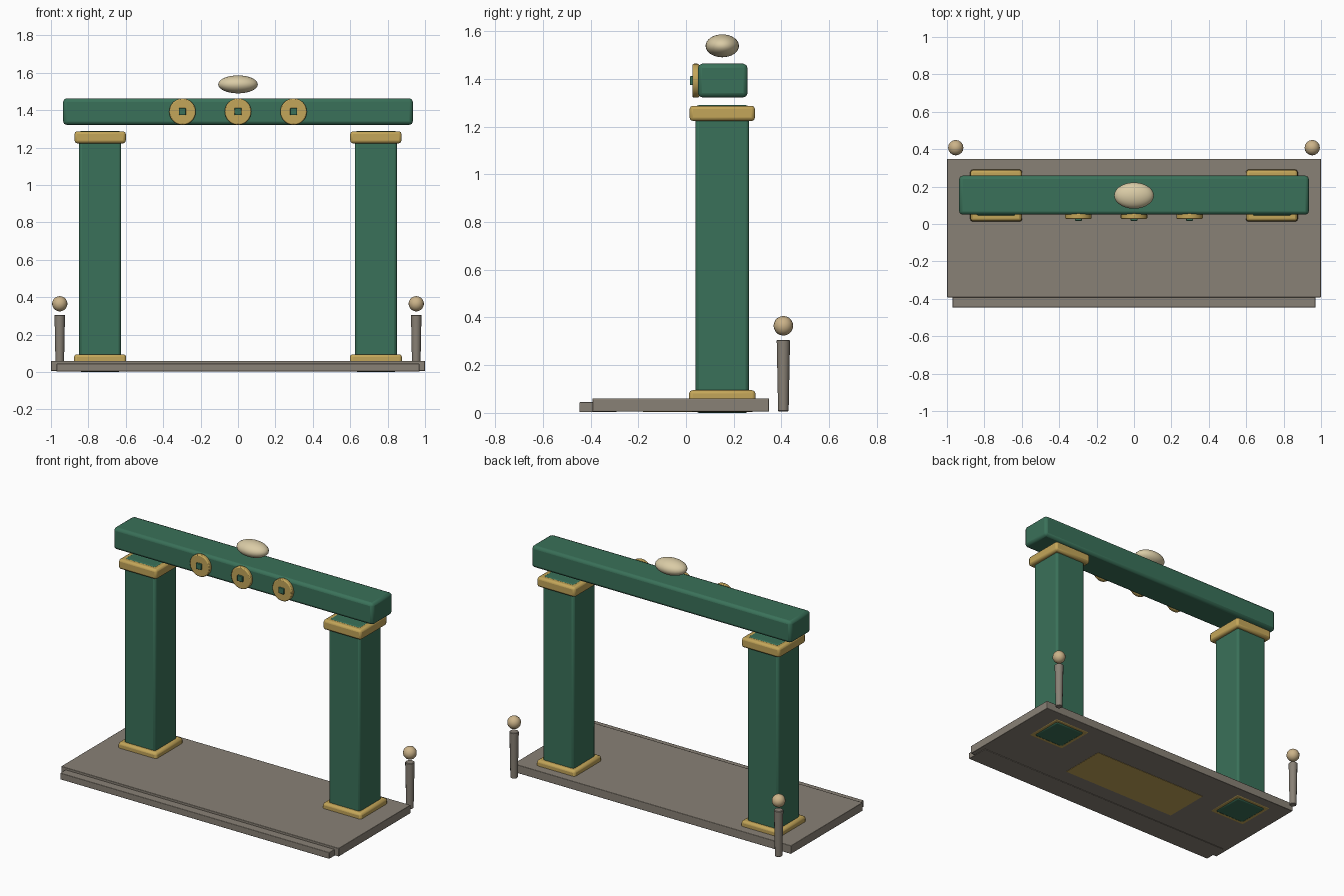
import bpy
import math

if "Cube" in bpy.data.objects:
    bpy.data.objects.remove(bpy.data.objects["Cube"])


def material(name, rgb):
    m = bpy.data.materials.new(name)
    m.diffuse_color = (*rgb, 1)
    m.use_nodes = True
    m.node_tree.nodes["Principled BSDF"].inputs["Base Color"].default_value = m.diffuse_color
    return m


GREEN = material("green_paint", (0.042, 0.165, 0.10))
GOLD = material("gold", (0.55, 0.38, 0.10))
STONE = material("stone", (0.25, 0.22, 0.18))
CREAM = material("cream", (0.70, 0.60, 0.38))
TAN = material("tan", (0.60, 0.45, 0.25))


def finish(name, mat, bevel=0.0, segments=2):
    o = bpy.context.object
    o.name = o.data.name = name
    o.data.materials.append(mat)
    bpy.ops.object.transform_apply(location=False, rotation=True, scale=True)
    if bevel:
        b = o.modifiers.new("bevel", "BEVEL")
        b.width, b.segments = bevel, segments
    bpy.ops.object.shade_smooth_by_angle(angle=math.radians(35))
    return o


def box(name, mat, x, y, z, bevel=0.0):
    """Box from (min, max) ranges."""
    r = (x, y, z)
    bpy.ops.mesh.primitive_cube_add(size=1, location=[(a + b) / 2 for a, b in r])
    bpy.context.object.scale = [b - a for a, b in r]
    return finish(name, mat, bevel)


def ball(name, mat, loc, radii, seg=24, rings=14):
    bpy.ops.mesh.primitive_uv_sphere_add(segments=seg, ring_count=rings, location=loc)
    bpy.context.object.scale = radii
    return finish(name, mat)


# Platform, front step and the floor inlay seen from below
box("platform", STONE, (-1, 1), (-0.392, 0.348), (0.006, 0.06), 0.003)
box("front_step", STONE, (-0.97, 0.97), (-0.446, -0.29), (0.003, 0.045), 0.003)
box("floor_inlay", GOLD, (-0.45, 0.40), (-0.18, 0.13), (0.004, 0.05))

for side, s in (("left", -1), ("right", 1)):
    cx, cy = 0.737 * s, 0.152

    # Columns with gold plinth and capital
    def square(name, mat, half, z, bevel):
        box(f"{side}_{name}", mat, (cx - half, cx + half), (cy - half, cy + half), z, bevel)

    square("column", GREEN, 0.112, (0.0, 1.29), 0.014)
    square("plinth", GOLD, 0.139, (0.004, 0.095), 0.014)
    square("capital", GOLD, 0.137, (1.223, 1.287), 0.014)

    # Rear marker posts with ball tops
    px, py = 0.953 * s, 0.408
    bpy.ops.mesh.primitive_cone_add(vertices=12, radius1=0.022, radius2=0.028,
                                    depth=0.3, location=(px, py, 0.156))
    finish(f"{side}_post", STONE, 0.003, 1)
    ball(f"{side}_post_ball", TAN, (px, py, 0.365), (0.041,) * 3, 16, 10)

# Lintel beam
box("lintel", GREEN, (-0.935, 0.935), (0.05, 0.258), (1.322, 1.463), 0.018)

# Coin medallions with square hubs
for i, x in enumerate((-0.297, 0, 0.297)):
    bpy.ops.mesh.primitive_cylinder_add(vertices=32, radius=0.071, depth=0.028,
                                        location=(x, 0.041, 1.392),
                                        rotation=(math.pi / 2, 0, 0))
    finish(f"medallion_{i + 1}", GOLD, 0.006)
    box(f"medallion_hub_{i + 1}", GREEN, (x - 0.019, x + 0.019), (0.017, 0.05),
        (1.373, 1.411), 0.003)

# Floating crown ornament
ball("crown_ornament", CREAM, (0, 0.152, 1.538), (0.106, 0.07, 0.048), 28, 16)
